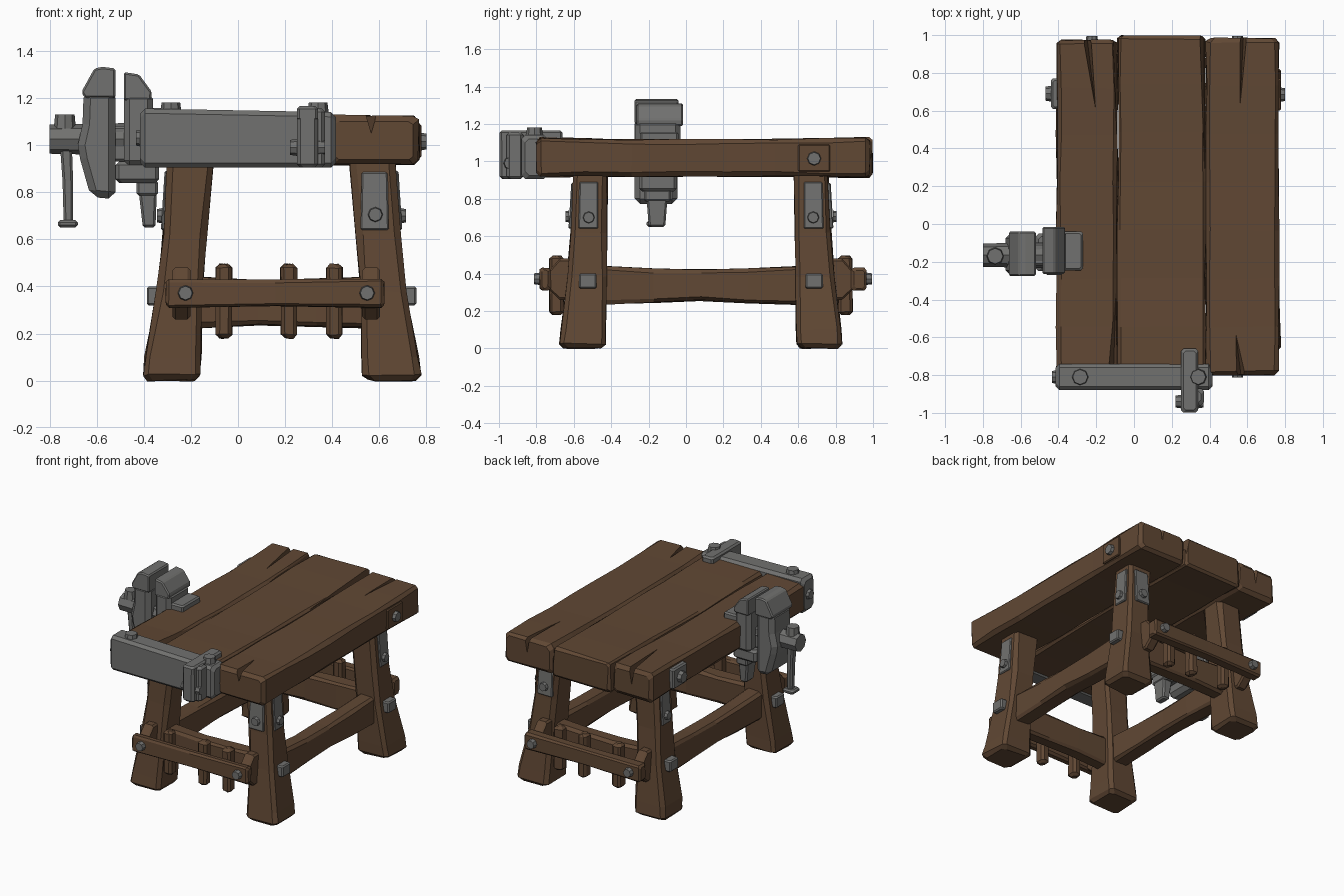
import bpy, bmesh, random
from mathutils import Vector, Matrix

random.seed(4)
cube = bpy.data.objects.get("Cube")
if cube:
    bpy.data.objects.remove(cube, do_unlink=True)

CX, CY = 0.185, 0.08          # centre of the leg frame


def material(name, rgb):
    m = bpy.data.materials.new(name)
    m.use_nodes = True
    m.diffuse_color = (*rgb, 1)
    bsdf = next(n for n in m.node_tree.nodes if n.type == 'BSDF_PRINCIPLED')
    bsdf.inputs["Base Color"].default_value = (*rgb, 1)
    bsdf.inputs["Roughness"].default_value = 0.8
    return m


WOOD = material("brown wood", (0.118, 0.064, 0.034))
METAL = material("grey metal", (0.165, 0.165, 0.16))


def finish(name, bm, mat):
    bmesh.ops.recalc_face_normals(bm, faces=bm.faces)
    mesh = bpy.data.meshes.new(name)
    bm.to_mesh(mesh)
    bm.free()
    mesh.materials.append(mat)
    ob = bpy.data.objects.new(name, mesh)
    bpy.context.collection.objects.link(ob)
    return ob


def loft(name, axis, sections, mat, c=0.02, jit=0.0):
    """Chamfered beam through sections (t, u0, u1, v0, v1) along an axis."""
    t0, t1 = sections[0][0], sections[-1][0]

    def shrink(s, t):
        return (t, s[1] + c, s[2] - c, s[3] + c, s[4] - c)
    a, b = sections[0], sections[-1]
    rows = [shrink(a, t0), (t0 + c, *a[1:]), *sections[1:-1], (t1 - c, *b[1:]), shrink(b, t1)]
    bm = bmesh.new()
    rings = []
    for t, u0, u1, v0, v1 in rows:
        uv = [(u0 + c, v0), (u1 - c, v0), (u1, v0 + c), (u1, v1 - c),
              (u1 - c, v1), (u0 + c, v1), (u0, v1 - c), (u0, v0 + c)]
        ring = []
        for u, v in uv:
            p = {'x': (t, u, v), 'y': (u, t, v), 'z': (u, v, t)}[axis]
            ring.append(bm.verts.new([k + random.uniform(-jit, jit) for k in p]))
        rings.append(ring)
    for r, s in zip(rings, rings[1:]):
        for i in range(8):
            j = (i + 1) % 8
            bm.faces.new((r[i], r[j], s[j], s[i]))
    bm.faces.new(rings[0])
    bm.faces.new(rings[-1])
    return finish(name, bm, mat)


def box(name, x, y, z, mat, c=0.01, jit=0.0):
    return loft(name, 'z', [(z[0], *x, *y), (z[1], *x, *y)], mat, c, jit)


def bolt(name, base, direction, r, depth, mat=METAL, sides=8):
    d = Vector(direction)
    bm = bmesh.new()
    place = Matrix.Translation(Vector(base) + d * depth / 2) @ d.to_track_quat('Z', 'Y').to_matrix().to_4x4()
    bmesh.ops.create_cone(bm, cap_ends=True, segments=sides, radius1=r, radius2=r * 0.88,
                          depth=depth, matrix=place)
    return finish(name, bm, mat)


def prism(name, profile, y0, y1, mat, bevel=0.015):
    bm = bmesh.new()
    face = bm.faces.new([bm.verts.new((x, y0, z)) for x, z in profile])
    out = bmesh.ops.extrude_face_region(bm, geom=[face])
    bmesh.ops.translate(bm, vec=(0, y1 - y0, 0),
                        verts=[v for v in out["geom"] if isinstance(v, bmesh.types.BMVert)])
    ob = finish(name, bm, mat)
    mod = ob.modifiers.new("chamfer", 'BEVEL')
    mod.width, mod.segments, mod.limit_method = bevel, 1, 'ANGLE'
    return ob


def crack(board, x, y, w, depth, tip_x, tip_y):
    """Cut a tapering split into the end of a board."""
    bm = bmesh.new()
    out = 0.03 if y > tip_y else -0.03
    v = [bm.verts.new(p) for p in ((x - w, y + out, 1.15), (x + w, y + out, 1.15),
                                   (x, y + out, 1.12 - depth), (tip_x, tip_y, 1.13))]
    for tri in ((0, 1, 2), (0, 1, 3), (1, 2, 3), (2, 0, 3)):
        bm.faces.new([v[i] for i in tri])
    cutter = finish("crack_cutter", bm, WOOD)
    cutter.hide_render = True
    mod = board.modifiers.new("crack", 'BOOLEAN')
    mod.operation, mod.solver, mod.object = 'DIFFERENCE', 'EXACT', cutter
    with bpy.context.temp_override(object=board, active_object=board, selected_objects=[board]):
        bpy.ops.object.modifier_apply(modifier=mod.name)
    bpy.data.objects.remove(cutter, do_unlink=True)


def span(centre, side, a, b):
    return tuple(sorted((centre + side * a, centre + side * b)))


# Table top planks
def plank(name, x0, x1, y0, y1, c):
    rows = []
    for i in range(8):
        f = i / 7
        dip = 0.012 * (1 - (2 * f - 1) ** 2)
        rows.append((y0 + (y1 - y0) * f, x0, x1, 0.915 + dip / 2, 1.127 - dip))
    return loft(name, 'y', rows, WOOD, c, 0.005)


right_plank = plank("right_plank", -0.41, -0.088, -0.80, 0.975, 0.022)
middle_plank = plank("middle_plank", -0.086, 0.378, -0.80, 0.995, 0.014)
left_plank = plank("left_plank", 0.382, 0.768, -0.80, 0.985, 0.022)
crack(right_plank, -0.25, 0.97, 0.025, 0.12, -0.20, 0.58)
crack(right_plank, -0.11, -0.80, 0.035, 0.09, -0.09, -0.18)
crack(right_plank, -0.09, 0.97, 0.022, 0.25, -0.09, 0.36)
crack(middle_plank, 0.37, 0.99, 0.025, 0.12, 0.375, 0.1)
crack(left_plank, 0.58, 0.98, 0.022, 0.10, 0.56, 0.60)
crack(left_plank, 0.57, -0.80, 0.032, 0.08, 0.535, -0.55)

# Bolted plates on the long edges of the top
box("left_edge_plate", (0.74, 0.778), (0.60, 0.77), (0.945, 1.09), WOOD, 0.006)
bolt("left_edge_bolt", (0.775, 0.685, 1.015), (1, 0, 0), 0.038, 0.025)
box("right_edge_plate", (-0.44, -0.39), (0.61, 0.77), (0.945, 1.09), METAL)
bolt("right_edge_bolt", (-0.44, 0.69, 1.015), (-1, 0, 0), 0.042, 0.028)

# Legs with their plates and bolts; offsets are measured from the frame centre
LEG = [(0.0, 0.345, 0.59, 0.51, 0.755), (0.10, 0.342, 0.58, 0.51, 0.748),
       (0.38, 0.335, 0.53, 0.507, 0.715), (0.62, 0.318, 0.502, 0.505, 0.695),
       (0.95, 0.29, 0.483, 0.50, 0.68)]
for sx, side in ((-1, "right"), (1, "left")):
    for sy, end in ((-1, "front"), (1, "back")):
        tag = f"{end}_{side}"
        rows = [(z, *span(CX, sx, a, b), *span(CY, sy, p, q)) for z, a, b, p, q in LEG]
        loft(f"{tag}_leg", 'z', rows, WOOD, 0.024, 0.005)
        mid_y = CY + sy * 0.60
        loft(f"{tag}_side_plate", 'z',
             [(0.64, *span(CX, sx, 0.46, 0.512), *span(CY, sy, 0.55, 0.655)),
              (0.89, *span(CX, sx, 0.45, 0.497), *span(CY, sy, 0.55, 0.65))], METAL, 0.006)
        bolt(f"{tag}_side_bolt", (CX + sx * 0.508, mid_y, 0.70), (sx, 0, 0), 0.032, 0.02)
        box(f"{tag}_stretcher_nut", span(CX, sx, 0.50, 0.572), span(CY, sy, 0.558, 0.652),
            (0.32, 0.40), METAL, 0.008)
        if sx > 0:
            loft(f"{tag}_end_plate", 'z',
                 [(0.64, *span(CX, sx, 0.335, 0.455), *span(CY, sy, 0.66, 0.708)),
                  (0.885, *span(CX, sx, 0.34, 0.45), *span(CY, sy, 0.65, 0.694))], METAL, 0.006)
            bolt(f"{tag}_end_bolt", (CX + 0.398, CY + sy * 0.705, 0.705), (0, sy, 0), 0.032, 0.02)

# Long side stretchers, slightly waisted
for sx, side in ((-1, "right"), (1, "left")):
    xs = span(CX, sx, 0.365, 0.49)
    rows = [(CY - 0.56, *xs, 0.235, 0.44), (CY - 0.25, *xs, 0.245, 0.425), (CY, *xs, 0.255, 0.42),
            (CY + 0.25, *xs, 0.245, 0.425), (CY + 0.56, *xs, 0.235, 0.44)]
    loft(f"{side}_stretcher", 'y', rows, WOOD, 0.018, 0.005)

# End stretchers and the tool racks hung outside them
for sy, end in ((-1, "front"), (1, "back")):
    ys = span(CY, sy, 0.555, 0.665)
    rows = [(CX - 0.40, *ys, 0.225, 0.44), (CX - 0.1, *ys, 0.235, 0.425),
            (CX + 0.15, *ys, 0.23, 0.43), (CX + 0.40, *ys, 0.225, 0.44)]
    loft(f"{end}_stretcher", 'x', rows, WOOD, 0.018, 0.005)
    reach = 0.862 if sy < 0 else 0.885
    rail_y = span(CY, sy, 0.805, reach)
    loft(f"{end}_rack_rail", 'x', [(-0.305, *rail_y, 0.31, 0.43), (0.16, *rail_y, 0.318, 0.428),
                                   (0.62, *rail_y, 0.31, 0.432)], WOOD, 0.012, 0.003)
    for x, side in ((-0.24, "right"), (0.565, "left")):
        loft(f"{end}_{side}_rack_block", 'y',
             [(t, x - 0.038, x + 0.038, lo, hi) for t, lo, hi in
              sorted(((CY + sy * 0.68, 0.26, 0.48), (CY + sy * 0.755, 0.26, 0.48),
                      (CY + sy * 0.82, 0.31, 0.42)))], WOOD, 0.012)
        bolt(f"{end}_{side}_rack_bolt", (x + 0.017 * (1 if x < 0 else -1), CY + sy * reach, 0.372),
             (0, sy, 0), 0.033, 0.03)
    for i, x in enumerate((-0.06, 0.215, 0.41)):
        box(f"{end}_rack_peg_{i + 1}", (x - 0.034, x + 0.034), span(CY, sy, 0.735, 0.81),
            (0.18, 0.495), WOOD, 0.016, 0.003)

# Iron beam clamped across the front edge
loft("front_clamp_beam", 'x', [(-0.415, -0.88, -0.74, 0.905, 1.155), (0.415, -0.88, -0.74, 0.905, 1.14)],
     METAL, 0.02)
box("clamp_jaw", (0.255, 0.37), (-0.96, -0.87), (0.905, 1.155), METAL, 0.015)
box("clamp_strap", (0.25, 0.34), (-0.998, -0.66), (1.10, 1.165), METAL, 0.012)
box("clamp_front_bar", (0.25, 0.34), (-0.998, -0.87), (0.905, 1.165), METAL, 0.015)
for sx in (-1, 1):
    bolt("clamp_cross_bolt", (0.295 + sx * 0.044, -0.94, 0.99), (sx, 0, 0), 0.036, 0.03)
for x in (-0.285, 0.34):
    bolt("clamp_top_bolt", (x, -0.81, 1.14), (0, 0, 1), 0.045, 0.04)
bolt("clamp_end_bolt", (-0.412, -0.81, 1.03), (-1, 0, 0), 0.036, 0.022)

# Vise: moving jaw, fixed jaw, mounting and screw
prism("vise_moving_jaw", [(-0.52, 0.77), (-0.52, 1.23), (-0.655, 1.23), (-0.66, 1.09),
                          (-0.68, 1.0), (-0.67, 0.94), (-0.625, 0.78)], -0.275, -0.045, METAL, 0.03)
prism("vise_moving_jaw_head", [(-0.52, 1.20), (-0.52, 1.325), (-0.575, 1.332), (-0.61, 1.325),
                               (-0.665, 1.225), (-0.65, 1.20)], -0.275, -0.04, METAL, 0.008)
prism("vise_fixed_jaw", [(-0.485, 0.91), (-0.485, 1.22), (-0.36, 1.22), (-0.36, 0.91)],
      -0.27, -0.03, METAL, 0.025)
prism("vise_fixed_jaw_head", [(-0.485, 1.19), (-0.485, 1.31), (-0.42, 1.30), (-0.365, 1.225),
                              (-0.37, 1.19)], -0.265, -0.015, METAL, 0.008)
box("vise_table_plate", (-0.45, -0.27), (-0.245, -0.04), (1.10, 1.158), METAL)
box("vise_under_plate", (-0.52, -0.335), (-0.25, -0.05), (0.84, 0.93), METAL, 0.015)
box("vise_lower_collar", (-0.43, -0.34), (-0.225, -0.08), (0.785, 0.85), METAL)
loft("vise_lower_screw", 'z', [(0.65, -0.405, -0.35, -0.20, -0.11), (0.80, -0.42, -0.345, -0.21, -0.10)],
     METAL, 0.01)
bolt("vise_screw", (-0.40, -0.165, 1.025), (-1, 0, 0), 0.07, 0.4)
box("vise_guide_bar", (-0.60, -0.40), (-0.22, -0.10), (0.93, 1.08), METAL)
bolt("vise_handle_knob", (-0.735, -0.17, 1.07), (0, 0, 1), 0.047, 0.06)
loft("vise_handle", 'z', [(0.66, -0.74, -0.70, -0.19, -0.145), (0.85, -0.745, -0.70, -0.19, -0.14),
                          (1.0, -0.755, -0.705, -0.195, -0.135)], METAL, 0.01)
box("vise_handle_cap", (-0.765, -0.68), (-0.21, -0.125), (0.65, 0.682), METAL)
